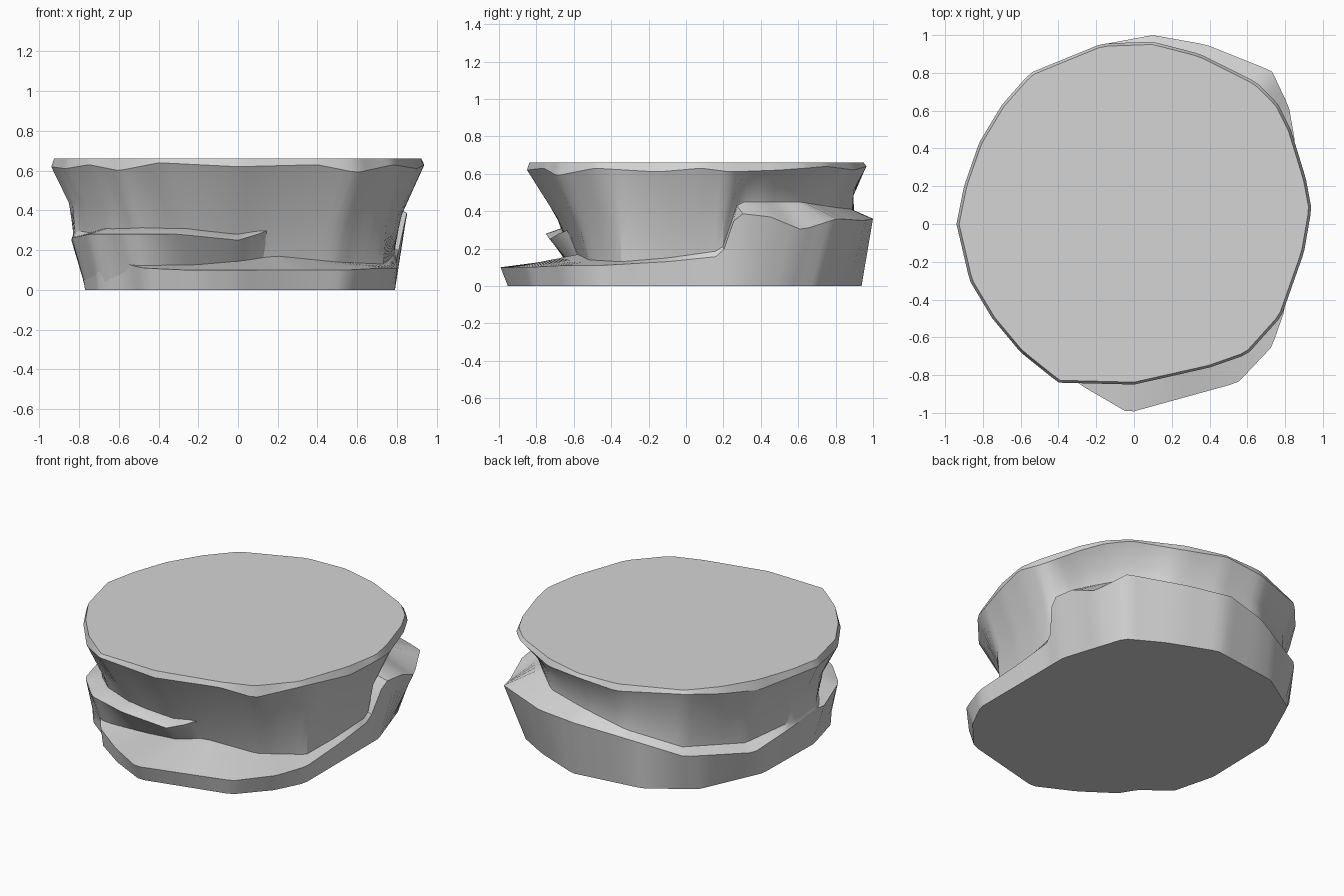
import bpy
import math
from mathutils import Vector

cube = bpy.data.objects.get("Cube")
if cube:
    bpy.data.objects.remove(cube)

SIDES = 128

stone = bpy.data.materials.new("grey stone")
stone.use_nodes = True
colour = (0.66, 0.66, 0.66, 1)
stone.diffuse_color = colour
stone.node_tree.nodes["Principled BSDF"].inputs["Base Color"].default_value = colour


def ring(outline):
    """Resample a closed outline by rays cast from the centre axis."""
    pts = [Vector(p) for p in outline]
    result = []
    for i in range(SIDES):
        a = math.tau * i / SIDES
        d = Vector((math.cos(a), math.sin(a)))
        for p, q in zip(pts, pts[1:] + pts[:1]):
            cp = d.x * p.y - d.y * p.x
            cq = d.x * q.y - d.y * q.x
            if cp <= 0 < cq:
                hit = p.lerp(q, cp / (cp - cq))
                if hit.xy.dot(d) > 0:
                    result.append(hit)
                    break
    return result


def blend(a, b, t, pinch=1.0):
    """Ring part way between two rings, optionally drawn inwards."""
    mixed = [p.lerp(q, t) for p, q in zip(a, b)]
    return [Vector((p.x * pinch, p.y * pinch, p.z)) for p in mixed]


def loft(name, rings):
    n = SIDES
    verts = [p for r in rings for p in r]
    faces = [list(range(n))[::-1], list(range(len(verts) - n, len(verts)))]
    for k in range(len(rings) - 1):
        for i in range(n):
            j = (i + 1) % n
            faces.append((k * n + i, k * n + j, (k + 1) * n + j, (k + 1) * n + i))
    mesh = bpy.data.meshes.new(name)
    mesh.from_pydata(verts, [], faces)
    mesh.materials.append(stone)
    obj = bpy.data.objects.new(name, mesh)
    bpy.context.collection.objects.link(obj)
    bpy.ops.object.select_all(action="DESELECT")
    obj.select_set(True)
    bpy.context.view_layer.objects.active = obj
    bpy.ops.object.shade_smooth_by_angle(angle=math.radians(30))
    return obj


# Footprint of the rock
foot = ring([
    (.79, -.45, 0), (.79, .3, 0), (.66, .7, 0), (.45, .82, 0), (.15, .94, 0),
    (-.3, .88, 0), (-.58, .7, 0), (-.76, .3, 0), (-.77, -.2, 0), (-.7, -.47, 0),
    (-.53, -.6, 0), (-.47, -.7, 0), (-.27, -.84, 0), (-.03, -.96, 0),
    (.53, -.82, 0), (.7, -.63, 0)])

# Outer edge of the ledges: a low slab in front, a high step at the back
ledge = ring([
    (.8, -.45, .11), (.8, -.1, .13), (.8, .19, .16), (.85, .27, .39),
    (.85, .45, .37), (.82, .62, .3), (.73, .81, .36), (.38, .95, .35),
    (.1, 1, .36), (-.17, .95, .33), (-.55, .8, .24), (-.8, .45, .2),
    (-.84, .1, .25), (-.83, -.15, .27), (-.71, -.49, .22), (-.56, -.6, .13),
    (-.48, -.71, .11), (-.27, -.86, .1), (-.03, -1, .1), (.55, -.84, .1),
    (.73, -.65, .11)])

# Recessed neck where the ledges meet the wall
neck = ring([
    (.73, -.35, .13), (.76, -.1, .15), (.79, .19, .19), (.76, .28, .45),
    (.72, .42, .45), (.62, .6, .45), (.4, .8, .42), (.1, .89, .41),
    (-.2, .9, .36), (-.5, .75, .27), (-.72, .42, .23), (-.83, .1, .28),
    (-.82, -.15, .3), (-.64, -.46, .27), (-.5, -.54, .14), (-.2, -.6, .13),
    (.2, -.58, .17), (.5, -.52, .14)])

# Broad overhanging rim and flat top
rim = ring([
    (.94, .08, .63), (.91, .24, .61), (.83, .5, .62), (.76, .64, .63),
    (.65, .75, .64), (.35, .9, .62), (.1, .965, .64), (-.17, .955, .62),
    (-.55, .8, .64), (-.7, .63, .62), (-.82, .43, .6), (-.9, .2, .62),
    (-.94, 0, .62), (-.87, -.3, .61), (-.75, -.5, .63), (-.6, -.68, .6),
    (-.4, -.84, .64), (0, -.85, .62), (.4, -.76, .63), (.6, -.69, .59),
    (.78, -.49, .63), (.9, -.15, .61)])
top = [Vector((p.x * .985, p.y * .985, .66)) for p in rim]

loft("rock_body", [foot, ledge, neck, blend(neck, rim, .45, .97), rim, top])

# Smaller shelf jutting out halfway up the front
shelf_edge = ring([
    (.3, 0, .28), (0, .3, .28), (-.5, .1, .28), (-.82, -.1, .27),
    (-.84, -.2, .26), (-.75, -.48, .28), (-.57, -.67, .28), (-.3, -.75, .28),
    (0, -.73, .25), (.1, -.68, .28), (.2, -.58, .32)])
shelf_foot = ring([
    (.3, 0, .1), (0, .3, .1), (-.5, .1, .1), (-.76, -.1, .02),
    (-.77, -.2, .02), (-.69, -.48, .02), (-.5, -.62, .06), (-.3, -.62, .1),
    (0, -.6, .1), (.15, -.55, .1)])
shelf_top = [Vector((p.x * .85, p.y * .85, p.z + .04)) for p in shelf_edge]
loft("front_shelf", [shelf_foot, blend(shelf_foot, shelf_edge, .6), shelf_edge, shelf_top])
